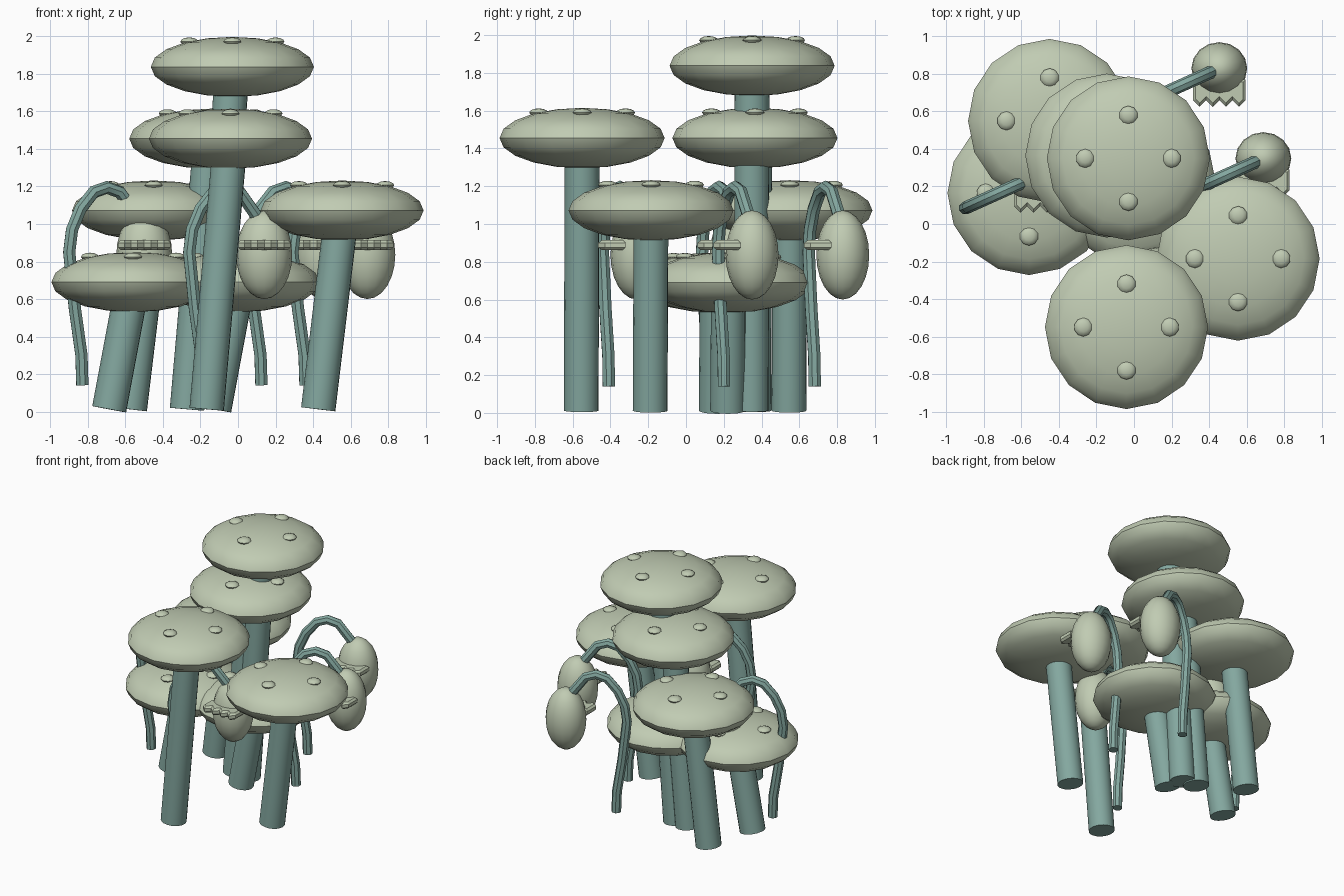
import bpy
import bmesh
from mathutils import Vector, Matrix

if "Cube" in bpy.data.objects:
    bpy.data.objects.remove(bpy.data.objects["Cube"], do_unlink=True)


def material(name, colour):
    mat = bpy.data.materials.new(name)
    mat.use_nodes = True
    mat.diffuse_color = (*colour, 1)
    mat.node_tree.nodes["Principled BSDF"].inputs["Base Color"].default_value = (*colour, 1)
    return mat


pale_green = material("pale_green", (0.53, 0.60, 0.45))
teal = material("teal", (0.23, 0.39, 0.35))


def add_object(name, bm, mat, smooth=True):
    mesh = bpy.data.meshes.new(name)
    bm.to_mesh(mesh)
    bm.free()
    mesh.materials.append(mat)
    obj = bpy.data.objects.new(name, mesh)
    bpy.context.collection.objects.link(obj)
    if smooth:
        bpy.ops.object.select_all(action="DESELECT")
        obj.select_set(True)
        bpy.context.view_layer.objects.active = obj
        bpy.ops.object.shade_smooth_by_angle(angle=0.7)
    return obj


def ellipsoid(bm, centre, size, segments=16, rings=10):
    matrix = Matrix.Translation(centre) @ Matrix.Diagonal((*size, 1))
    bmesh.ops.create_uvsphere(bm, u_segments=segments, v_segments=rings,
                              radius=1, matrix=matrix)


def mushroom(label, x, y, z):
    centre = Vector((x, y, z))

    # Domed cap
    bm = bmesh.new()
    ellipsoid(bm, centre, (0.435, 0.437, 0.16))
    add_object(label + "_cap", bm, pale_green)

    # Four raised spots
    bm = bmesh.new()
    for dx, dy in ((1, 0), (-1, 0), (0, 1), (0, -1)):
        ellipsoid(bm, centre + Vector((dx * 0.23, dy * 0.23, 0.135)),
                  (0.05, 0.05, 0.022), 10, 6)
    add_object(label + "_spots", bm, pale_green)

    # Leaning stem
    base = Vector((x - 0.127, y - 0.005, 0.012))
    axis = centre - base
    turn = axis.to_track_quat("Z", "Y").to_matrix().to_4x4()
    bm = bmesh.new()
    bmesh.ops.create_cone(bm, cap_ends=True, segments=20, radius1=0.092, radius2=0.092,
                          depth=axis.length,
                          matrix=Matrix.Translation((base + centre) / 2) @ turn)
    add_object(label + "_stem", bm, teal)


# Arched stalk: distance from the bulb and height
STALK = ((-0.33, 0.14), (-0.335, 0.3), (-0.37, 0.55), (-0.4, 0.85), (-0.385, 0.97),
         (-0.34, 1.08), (-0.27, 1.17), (-0.2, 1.195), (-0.13, 1.17), (-0.04, 1.04))


def hanging_bud(label, x, y):
    # Oval bud
    bm = bmesh.new()
    ellipsoid(bm, (x, y, 0.836), (0.149, 0.14, 0.236), 16, 12)
    add_object(label + "_bud", bm, pale_green)

    # Toothed lip across the front
    bm = bmesh.new()
    outline = [(0.14, -0.06), (-0.14, -0.06)]
    for i in range(9):
        outline.append((-0.14 + i * 0.035, -0.205 if i % 2 else -0.17))
    verts = [bm.verts.new((x + px, y + py, 0.862)) for px, py in outline]
    face = bm.faces.new(verts)
    top = bmesh.ops.extrude_face_region(bm, geom=[face])
    rim = [v for v in top["geom"] if isinstance(v, bmesh.types.BMVert)]
    bmesh.ops.translate(bm, verts=rim, vec=(0, 0, 0.052))
    bmesh.ops.recalc_face_normals(bm, faces=bm.faces)
    long_edges = [e for e in bm.edges
                  if abs(e.verts[0].co.z - e.verts[1].co.z) < 0.001]
    bmesh.ops.bevel(bm, geom=long_edges, offset=0.014, segments=1, affect="EDGES")
    add_object(label + "_lip", bm, pale_green, False)

    # Stalk swept along its path
    curve = bpy.data.curves.new(label + "_path", "CURVE")
    curve.dimensions = "3D"
    curve.bevel_depth = 0.035
    curve.bevel_resolution = 2
    curve.use_fill_caps = True
    spline = curve.splines.new("POLY")
    spline.points.add(len(STALK) - 1)
    for point, (d, z) in zip(spline.points, STALK):
        point.co = (x + d, y + d * 0.45, z, 1)
    path = bpy.data.objects.new(label + "_path", curve)
    bpy.context.collection.objects.link(path)
    bpy.context.view_layer.update()
    bm = bmesh.new()
    bm.from_mesh(path.to_mesh())
    path.to_mesh_clear()
    bpy.data.objects.remove(path, do_unlink=True)
    bmesh.ops.remove_doubles(bm, verts=bm.verts, dist=0.0005)
    add_object(label + "_stalk", bm, teal)


mushroom("tall_back", -0.03, 0.35, 1.838)
mushroom("tall_front", -0.04, -0.55, 1.455)
mushroom("middle_back", -0.145, 0.365, 1.455)
mushroom("middle_left", 0.555, -0.185, 1.072)
mushroom("middle_right", -0.45, 0.55, 1.072)
mushroom("short_right", -0.56, 0.165, 0.69)
mushroom("short_centre", 0.0, 0.225, 0.69)

hanging_bud("right", -0.5, 0.265)
hanging_bud("front", 0.14, -0.26)
hanging_bud("back", 0.455, 0.83)
hanging_bud("left", 0.69, 0.35)
